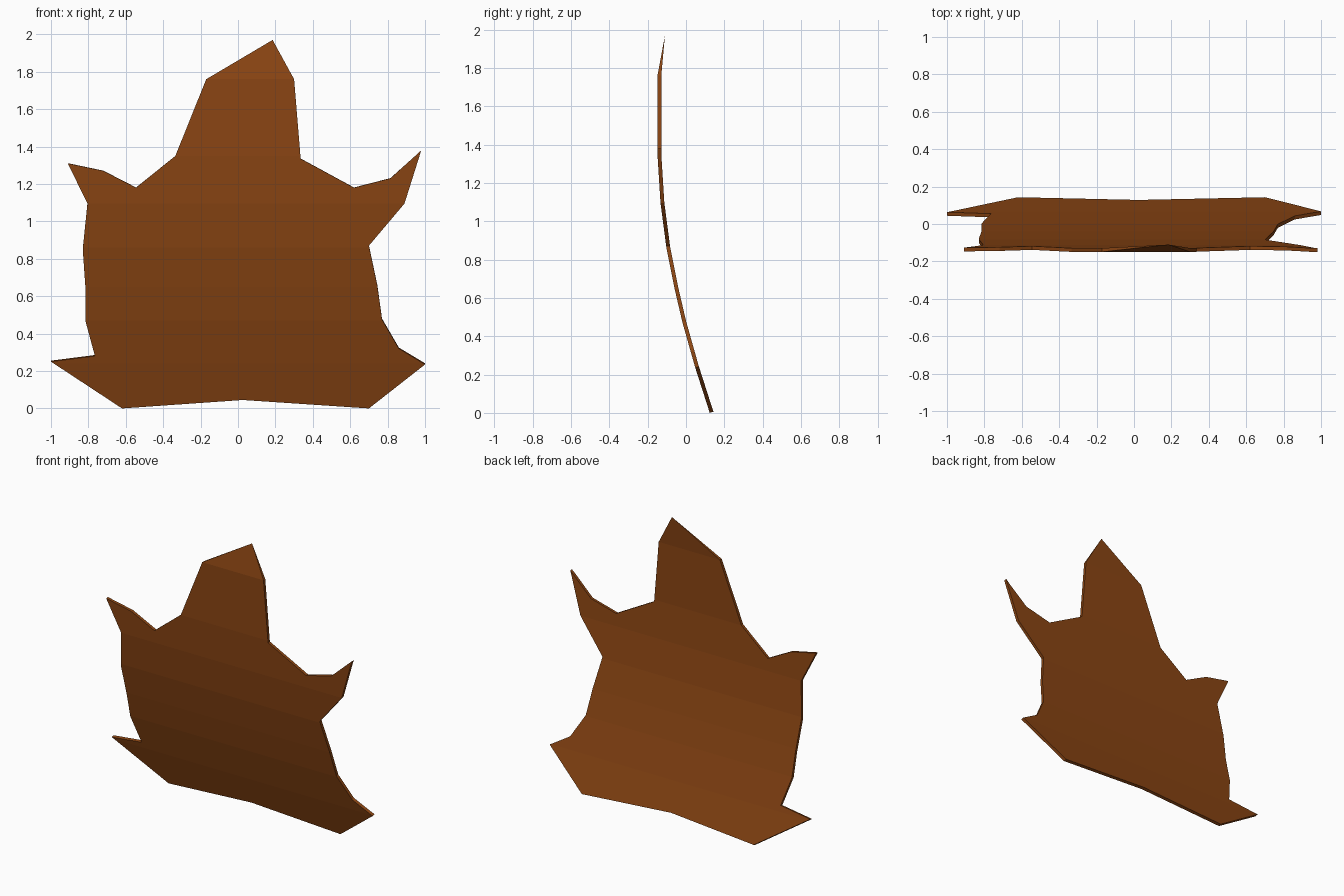
import bpy
import bmesh
from mathutils import Vector

cube = bpy.data.objects.get("Cube")
if cube:
    bpy.data.objects.remove(cube, do_unlink=True)

# Hide outline (x, z), clockwise from the tip of the neck
OUTLINE = [
    (.185, 1.97), (.30, 1.76), (.335, 1.335), (.62, 1.18), (.815, 1.23),
    (.98, 1.38), (.89, 1.095), (.70, .87), (.745, .655), (.77, .475),
    (.86, .32), (1, .235), (.70, 0), (.025, .045), (-.62, 0),
    (-1, .25), (-.765, .28), (-.815, .465), (-.815, .635), (-.83, .85),
    (-.805, 1.095), (-.91, 1.31), (-.72, 1.27), (-.545, 1.18),
    (-.335, 1.35), (-.17, 1.76),
]
# Side profile of the front surface (z, y)
BEND = [(0, .124), (.24, .047), (.47, -.018), (.65, -.06), (.86, -.102),
        (1.095, -.133), (1.35, -.149), (1.76, -.149), (1.97, -.11)]
THICKNESS = .02


def bend_at(z):
    """Depth and slope of the side profile at a height."""
    for (z0, y0), (z1, y1) in zip(BEND, BEND[1:]):
        if z <= z1 or z1 == BEND[-1][0]:
            slope = (y1 - y0) / (z1 - z0)
            return y0 + slope * (z - z0), slope


# Flat sheet, cut into horizontal bands
bm = bmesh.new()
sheet = bm.faces.new([bm.verts.new((x, 0, z)) for x, z in OUTLINE])
sheet.normal_update()
if sheet.normal.y > 0:
    sheet.normal_flip()
bmesh.ops.triangulate(bm, faces=bm.faces[:])
for z, _ in BEND[1:-1]:
    bmesh.ops.bisect_plane(bm, geom=bm.verts[:] + bm.edges[:] + bm.faces[:],
                           dist=1e-4, plane_co=(0, 0, z), plane_no=(0, 0, 1))

# Back skin and side walls
front = set(bm.verts)
bmesh.ops.extrude_face_region(bm, geom=bm.faces[:], use_keep_orig=True)

# Curl the sheet, thinning the neck to a point
taper_start, tip = BEND[-2][0], BEND[-1][0]
for v in bm.verts:
    z = v.co.z
    y, slope = bend_at(z)
    v.co.y = y
    if v not in front:
        taper = min(1, max(0, (tip - z) / (tip - taper_start)))
        lean = 0 if z >= taper_start - .01 else slope
        v.co += Vector((0, 1, -lean)).normalized() * THICKNESS * taper
bmesh.ops.remove_doubles(bm, verts=bm.verts[:], dist=1e-5)
bmesh.ops.recalc_face_normals(bm, faces=bm.faces[:])

mesh = bpy.data.meshes.new("leather_hide")
bm.to_mesh(mesh)
bm.free()
hide = bpy.data.objects.new("leather_hide", mesh)
bpy.context.collection.objects.link(hide)

# Brown leather
brown = bpy.data.materials.new("brown_leather")
brown.use_nodes = True
color = (.258, .06, .0065, 1)
brown.diffuse_color = color
brown.node_tree.nodes["Principled BSDF"].inputs["Base Color"].default_value = color
mesh.materials.append(brown)
